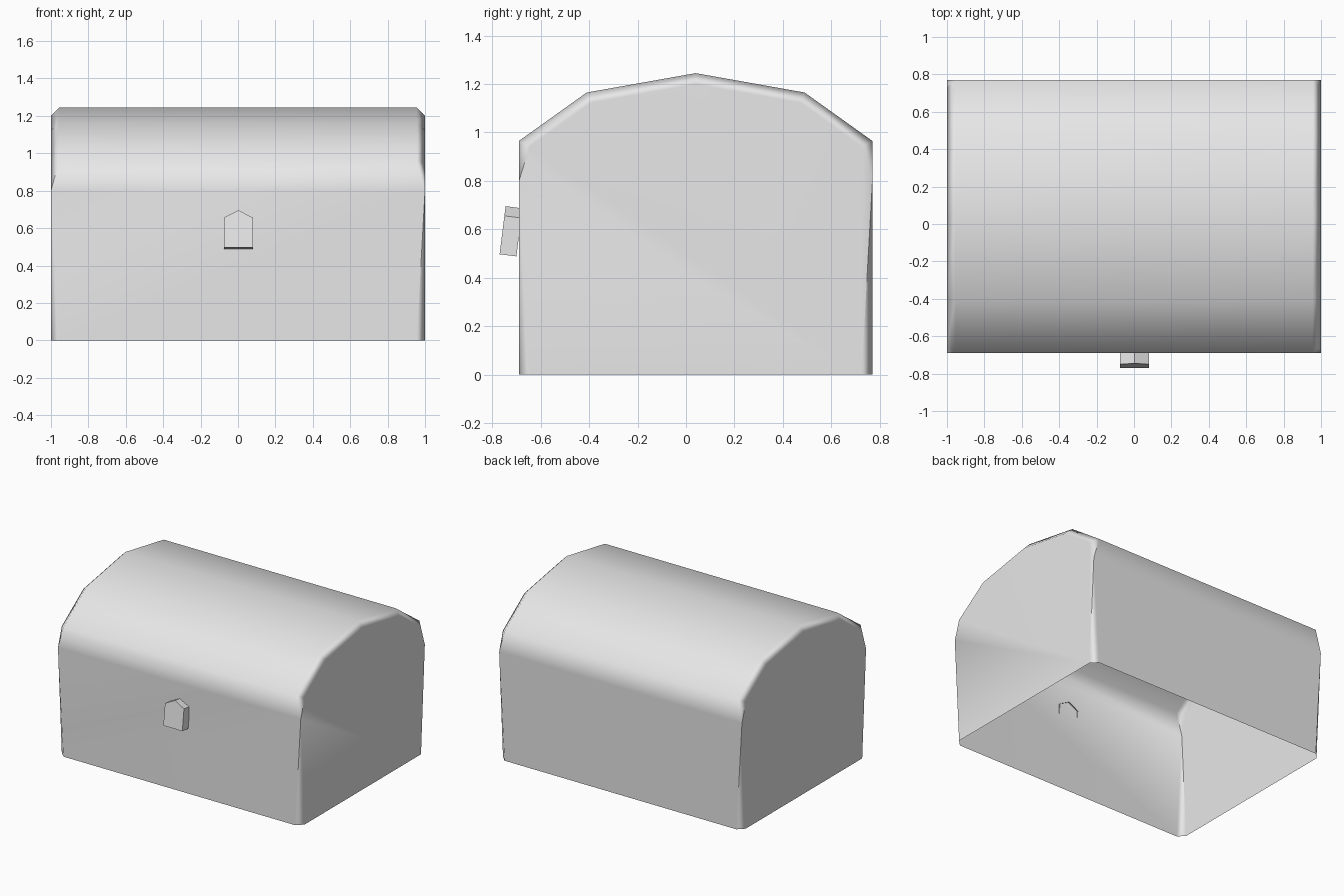
import bpy
import bmesh
from math import atan2
from mathutils import Matrix

cube = bpy.data.objects.get("Cube")
if cube:
    bpy.data.objects.remove(cube, do_unlink=True)

grey = bpy.data.materials.new("plain grey")
grey.use_nodes = True
colour = (0.8, 0.8, 0.8, 1)
grey.diffuse_color = colour
grey.node_tree.nodes["Principled BSDF"].inputs["Base Color"].default_value = colour


def make_object(name, bm, smooth):
    bmesh.ops.recalc_face_normals(bm, faces=bm.faces)
    mesh = bpy.data.meshes.new(name)
    for face in bm.faces:
        face.smooth = smooth
    bm.to_mesh(mesh)
    bm.free()
    mesh.materials.append(grey)
    obj = bpy.data.objects.new(name, mesh)
    bpy.context.collection.objects.link(obj)
    return obj


# Chest shell: domed profile swept along x, closed at the ends, open below
CENTRE_Y = 0.04
half = [(0.73, 0), (0.73, 0.8), (0.73, 0.965), (0.45, 1.165)]
profile = [(-y, z) for y, z in half] + [(0, 1.245)] + half[::-1]

bm = bmesh.new()
loops = [[bm.verts.new((x, y + CENTRE_Y, z)) for y, z in profile] for x in (-1, 1)]
left, right = loops
for i in range(len(profile) - 1):
    bm.faces.new((left[i], left[i + 1], right[i + 1], right[i]))
for loop in loops:
    bm.faces.new(loop)

# Chamfer around both end walls
rims = [bm.edges.get((loop[i], loop[i + 1]))
        for loop in loops for i in range(len(profile) - 1)]
bmesh.ops.bevel(bm, geom=rims, offset=0.045, offset_type='OFFSET', segments=1,
                profile=0.5, affect='EDGES')
chest = make_object("chest_shell", bm, True)
chest.modifiers.new("soft chamfers", 'WEIGHTED_NORMAL')

# Lock plate: pointed block, tilted, its open back set into the front wall
bm = bmesh.new()
outline = [(-0.078, 0), (0.078, 0), (0.078, 0.16), (0, 0.2), (-0.078, 0.16)]
front = bm.faces.new([bm.verts.new((x, 0, z)) for x, z in outline])
sides = bmesh.ops.extrude_edge_only(bm, edges=front.edges[:])["geom"]
bmesh.ops.translate(bm, vec=(0, 0.07, 0),
                    verts=[v for v in sides if isinstance(v, bmesh.types.BMVert)])
tilt = Matrix.Rotation(-atan2(0.025, 0.198), 4, 'X')
bm.transform(Matrix.Translation((0.002, -0.77, 0.497)) @ tilt)
make_object("lock_plate", bm, False)
